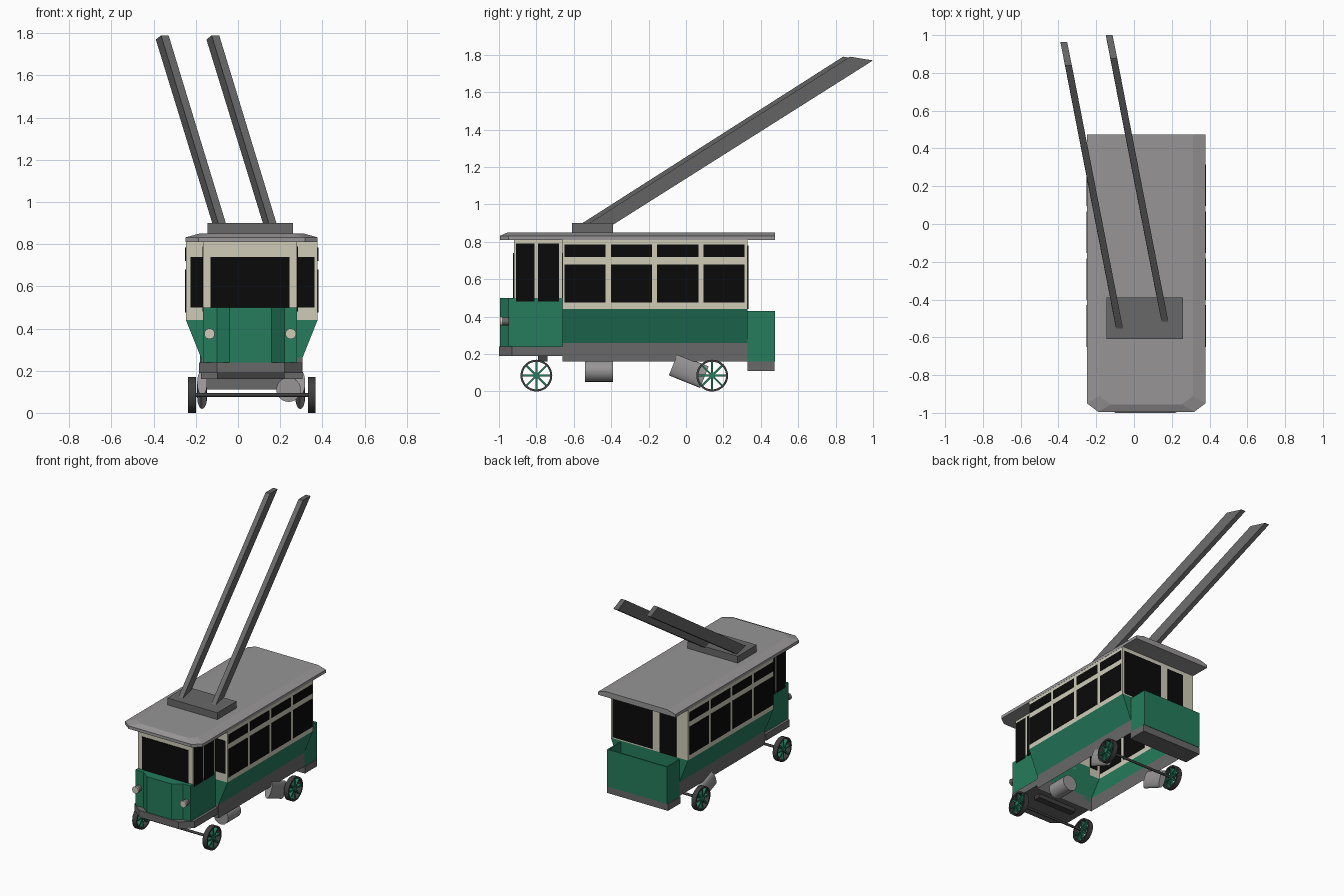
import bpy, bmesh
from math import sin, cos, pi, radians
from mathutils import Matrix, Vector

if "Cube" in bpy.data.objects:
    bpy.data.objects.remove(bpy.data.objects["Cube"], do_unlink=True)


def material(name, rgb):
    m = bpy.data.materials.new(name)
    m.use_nodes = True
    m.diffuse_color = (*rgb, 1)
    m.node_tree.nodes["Principled BSDF"].inputs["Base Color"].default_value = (*rgb, 1)
    return m


GREEN = material("green paint", (0.018, 0.2, 0.11))
CREAM = material("cream paint", (0.62, 0.6, 0.47))
GREY = material("dark grey metal", (0.14, 0.14, 0.14))
ROOF = material("light grey metal", (0.31, 0.3, 0.3))
GLASS = material("black glass", (0.003, 0.003, 0.003))
TYRE = material("tyre grey", (0.05, 0.05, 0.05))

CX = 0.065  # centre line of the body


def finish(name, bm, mats, smooth=False):
    bmesh.ops.remove_doubles(bm, verts=bm.verts, dist=1e-5)
    bmesh.ops.recalc_face_normals(bm, faces=bm.faces)
    me = bpy.data.meshes.new(name)
    bm.to_mesh(me)
    bm.free()
    for m in mats:
        me.materials.append(m)
    if smooth:
        for p in me.polygons:
            p.use_smooth = True
        me.set_sharp_from_angle(angle=radians(35))
    ob = bpy.data.objects.new(name, me)
    bpy.context.scene.collection.objects.link(ob)
    return ob


def loft(name, rings, mats, caps=True, smooth=False):
    """Skin closed rings of points; band i takes mats[i] (last one repeats)."""
    bm = bmesh.new()
    vs = [[bm.verts.new(p) for p in r] for r in rings]
    n = len(rings[0])
    for i in range(len(vs) - 1):
        for j in range(n):
            k = (j + 1) % n
            f = bm.faces.new((vs[i][j], vs[i][k], vs[i + 1][k], vs[i + 1][j]))
            f.material_index = min(i, len(mats) - 1)
    if caps:
        bm.faces.new(vs[0])
        bm.faces.new(vs[-1]).material_index = len(mats) - 1
    return finish(name, bm, mats, smooth)


def box(name, x, y, z, mat, turn=None):
    bm = bmesh.new()
    bmesh.ops.create_cube(bm, size=1)
    for v in bm.verts:
        v.co = Vector([(a + b) / 2 + c * (b - a) for (a, b), c in zip((x, y, z), v.co)])
    if turn:
        bm.transform(turn)
    return finish(name, bm, [mat])


def prism(name, plan, z0, z1, mat):
    return loft(name, [[(x, y, z) for x, y in plan] for z in (z0, z1)], [mat])


def rect(x0, x1, y0, y1, z):
    return [(x0, y0, z), (x1, y0, z), (x1, y1, z), (x0, y1, z)]


def circle(r, t, axis, n=24):
    pts = [(r * cos(2 * pi * i / n), r * sin(2 * pi * i / n)) for i in range(n)]
    return [(t, a, b) if axis == "x" else (a, t, b) for a, b in pts]


def drum(name, r, t0, t1, axis, mat, at, squash=1, tilt=0):
    ob = loft(name, [circle(r, t, axis) for t in (t0, t1)], [mat], smooth=True)
    ob.data.transform(Matrix.Translation(at) @ Matrix.Rotation(tilt, 4, "X")
                      @ Matrix.Diagonal((squash, 1, 1, 1)))
    return ob


# Saloon shell: grey skirt, green tapered panel, cream upper wall, open below
levels = ((0.16, 0.24), (0.26, 0.24), (0.44, 0.312), (0.82, 0.312))
loft("saloon_body", [rect(CX - w, CX + w, -0.66, 0.33, z) for z, w in levels],
     [GREY, GREEN, CREAM], caps=False)

# Driver's cab, nose and front skirt
cab_l, cab_r = -0.165, 0.28
loft("cab_body", [rect(cab_l, cab_r, -0.92, -0.66, z) for z in (0.2, 0.5, 0.82)],
     [GREEN, CREAM], caps=False)
nose = [(cab_l, -0.92), (cab_l, -0.95), (-0.1, -0.95), (-0.04, -0.995),
        (0.16, -0.995), (0.22, -0.95), (cab_r, -0.95), (cab_r, -0.92)]
prism("nose_panel", nose, 0.24, 0.5, GREEN)
skirt = [(-0.185, -0.66), (-0.185, -0.93), (-0.1, -1), (0.22, -1), (0.3, -0.93), (0.3, -0.66)]
prism("front_skirt", skirt, 0.19, 0.24, GREY)
box("floor_bracket", (-0.1, 0.22), (-0.79, -0.74), (0.16, 0.19), TYRE)

# Side windows on both sides
T = 0.004
for side, sx in (("left", 1), ("right", -1)):
    wall = CX + sx * 0.312
    for i in range(4):
        y = -0.65 + i * 0.248
        for row, z in (("lower", (0.475, 0.68)), ("upper", (0.72, 0.785))):
            box(f"{side}_{row}_window_{i + 1}", (wall - T, wall + T), (y, y + 0.22), z, GLASS)
    cab = cab_r if sx > 0 else cab_l
    for i, y in enumerate(((-0.91, -0.81), (-0.79, -0.68))):
        box(f"{side}_cab_window_{i + 1}", (cab - T, cab + T), y, (0.48, 0.79), GLASS)

# Front and rear glazing
for name, x, y, z in (
        ("windscreen", (-0.13, 0.245), -0.92, (0.5, 0.74)),
        ("right_bulkhead_window", (-0.225, cab_l), -0.66, (0.5, 0.74)),
        ("left_bulkhead_window", (cab_r, 0.362), -0.66, (0.5, 0.74)),
        ("rear_window", (0.04, 0.36), 0.33, (0.45, 0.78))):
    box(name, x, (y - T, y + T), z, GLASS)
box("rear_door", (-0.155, -0.02), (0.33 - T, 0.33 + T), (0.44, 0.78), GLASS)

# Open rear platform with thin panels
px0, px1 = -0.18, 0.305
box("rear_platform_floor", (px0 - 0.005, px1 + 0.005), (0.33, 0.472), (0.11, 0.16), GREY)
box("rear_platform_back", (px0, px1), (0.465, 0.475), (0.16, 0.43), GREEN)
box("rear_platform_right", (px0, px0 + 0.01), (0.33, 0.475), (0.16, 0.43), GREEN)
box("rear_platform_left", (px1 - 0.01, px1), (0.33, 0.475), (0.16, 0.43), GREEN)


# Roof with bevelled sides and clipped front corners
def roof_ring(z, side, front):
    w = 0.313 - side
    half = [(w, 0.475), (w, front + 0.045), (w - 0.06, front)]
    return [(CX + x, y, z) for x, y in half] + [(CX - x, y, z) for x, y in reversed(half)]


loft("roof", [roof_ring(0.81, 0, -0.995), roof_ring(0.832, 0, -0.995),
              roof_ring(0.85, 0.065, -0.955)], [ROOF])

# Trolley base and two sheared poles
box("trolley_base", (-0.145, 0.26), (-0.61, -0.39), (0.85, 0.9), GREY)


def pole_end(x, y0, y1, z0, z1):
    lean = -0.2 * (y1 - y0)
    w = 0.018
    return [(x - w, y0, z0), (x + w, y0, z0), (x + lean + w, y1, z1), (x + lean - w, y1, z1)]


for name, dx, dy in (("right_pole", 0, 0), ("left_pole", 0.24, 0.037)):
    loft(name, [pole_end(-0.073 + dx, -0.57 + dy, -0.43 + dy, 0.89, 0.89),
                pole_end(-0.347 + dx, 0.84 + dy, 0.963 + dy, 1.79, 1.77)], [GREY])

# Headlights
for side, x in (("right", -0.135), ("left", 0.25)):
    drum(f"{side}_headlight", 0.022, -0.985, -0.945, "y", GREY, (x, 0, 0.375))
    drum(f"{side}_headlight_lens", 0.025, -0.994, -0.985, "y", CREAM, (x, 0, 0.375))

# Wheels and axles
R = 0.085
for end, y in (("front", -0.8), ("rear", 0.14)):
    drum(f"{end}_axle", 0.009, -0.22, 0.35, "x", TYRE, (0, y, R))
    for side, x in (("right", -0.218), ("left", 0.35)):
        at = Matrix.Translation((x, y, R))
        h, inner = 0.018, 0.074
        profile = ((R, -h), (R, h), (inner, h), (inner, -h), (R, -h))
        rim = loft(f"{end}_{side}_rim", [circle(r, t, "x", 32) for r, t in profile],
                   [TYRE], caps=False, smooth=True)
        rim.data.transform(at)
        drum(f"{end}_{side}_hub", 0.017, -h, h, "x", GREEN, (x, y, R))
        for i in range(4):
            box(f"{end}_{side}_spoke_{i + 1}", (-0.012, 0.012), (-0.005, 0.005),
                (-0.078, 0.078), GREEN, at @ Matrix.Rotation(i * pi / 4, 4, "X"))

# Underfloor tank and tilted motor casings
drum("air_tank", 0.058, -0.54, -0.39, "y", ROOF, (0.24, 0, 0.11))
for side, x in (("right", -0.17), ("left", 0.295)):
    drum(f"{side}_motor_casing", 0.062, -0.09, 0.09, "y", ROOF,
         (x, 0.015, 0.11), squash=0.38, tilt=radians(-22))
